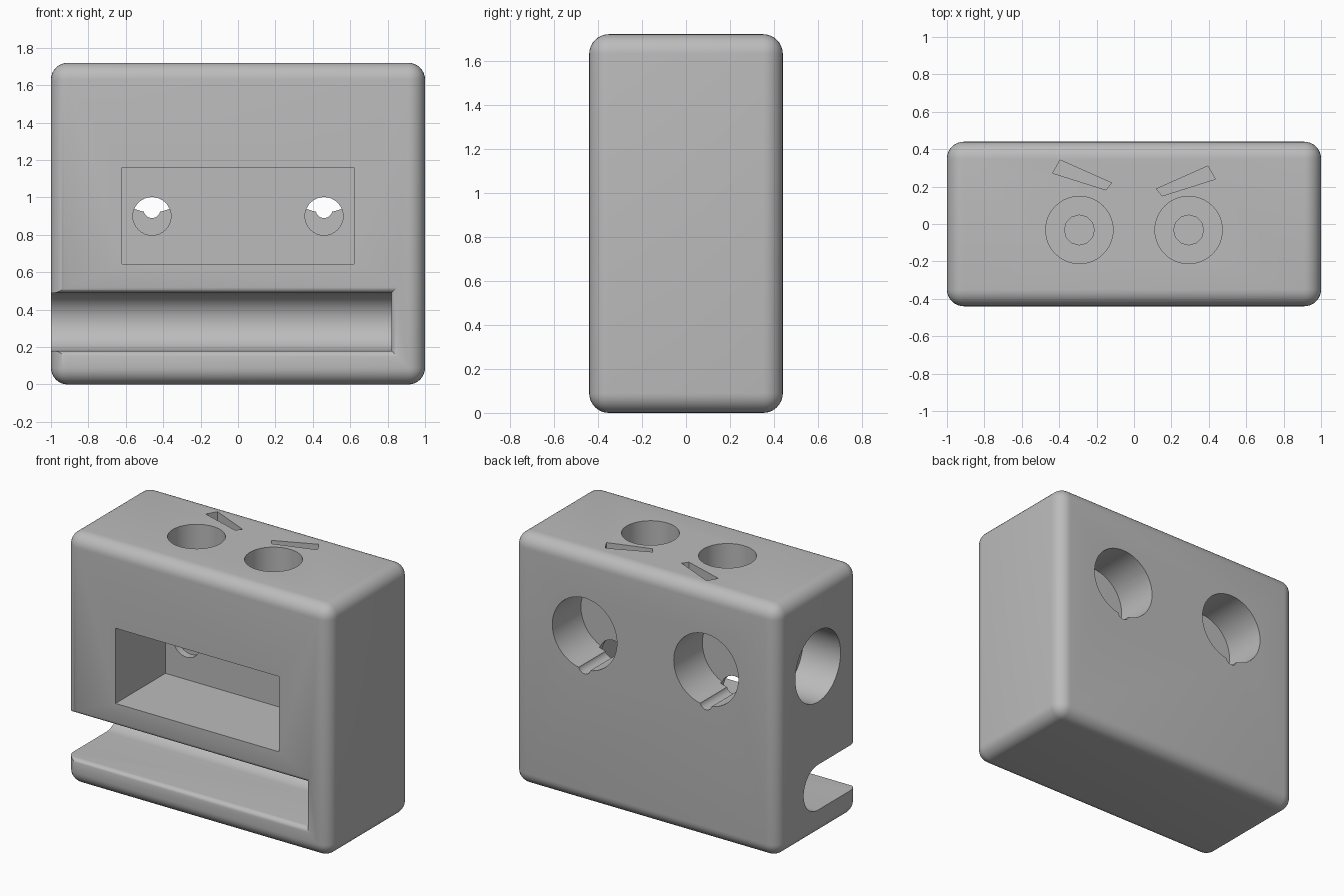
import bpy, bmesh, math
from mathutils import Vector

if "Cube" in bpy.data.objects:
    bpy.data.objects.remove(bpy.data.objects["Cube"], do_unlink=True)

gray = bpy.data.materials.new("plain_gray")
gray.use_nodes = True
color = (0.5, 0.5, 0.5, 1)
gray.diffuse_color = color
gray.node_tree.nodes["Principled BSDF"].inputs["Base Color"].default_value = color


def make_object(name, bm):
    bmesh.ops.recalc_face_normals(bm, faces=bm.faces)
    mesh = bpy.data.meshes.new(name)
    bm.to_mesh(mesh)
    bm.free()
    mesh.materials.append(gray)
    obj = bpy.data.objects.new(name, mesh)
    bpy.context.collection.objects.link(obj)
    return obj


def box(name, low, high):
    bm = bmesh.new()
    bmesh.ops.create_cube(bm, size=1)
    low, high = Vector(low), Vector(high)
    for v in bm.verts:
        v.co = (low + high) / 2 + v.co * (high - low)
    return make_object(name, bm)


def loft(name, rings):
    """Closed solid through matching rings of points."""
    bm = bmesh.new()
    loops = [[bm.verts.new(p) for p in ring] for ring in rings]
    n = len(loops[0])
    for a, b in zip(loops, loops[1:]):
        for i in range(n):
            j = (i + 1) % n
            bm.faces.new((a[i], a[j], b[j], b[i]))
    bm.faces.new(loops[0])
    bm.faces.new(loops[-1])
    return make_object(name, bm)


def rod(name, start, end, radius, sides=48):
    start, end = Vector(start), Vector(end)
    turn = (end - start).to_track_quat('Z', 'Y')
    circle = [turn @ Vector((radius * math.cos(a), radius * math.sin(a), 0))
              for a in (math.tau * i / sides for i in range(sides))]
    return loft(name, [[p + c for p in circle] for c in (start, end)])


def cut(target, cutter):
    mod = target.modifiers.new("cut", 'BOOLEAN')
    mod.operation, mod.solver, mod.object = 'DIFFERENCE', 'EXACT', cutter
    apply(target, mod)
    bpy.data.objects.remove(cutter, do_unlink=True)


def apply(target, mod):
    bpy.context.view_layer.objects.active = target
    bpy.ops.object.modifier_apply(modifier=mod.name)


# Rounded body
HALF_Y, TOP = 0.44, 1.72
body = box("body", (-1, -HALF_Y, 0), (1, HALF_Y, TOP))
bevel = body.modifiers.new("rounding", 'BEVEL')
bevel.width, bevel.segments = 0.09, 8
apply(body, bevel)

# Front window
cut(body, box("window_cutter", (-0.62, -0.6, 0.645), (0.62, 0.10, 1.16)))

# Front channel with a round back, open at the right end
mid, r = 0.335, 0.155
profile = [(-0.6, mid - r)]
for i in range(25):
    a = -math.pi / 2 + math.pi * i / 24
    profile.append((r * math.cos(a), mid + r * math.sin(a)))
profile.append((-0.6, mid + r))
cut(body, loft("channel_cutter", [[(x, y, z) for y, z in profile] for x in (-1.1, 0.82)]))

# Rounded lip around the channel mouth
lip = 0.035
rings = []
for i in range(7):
    a = math.pi / 2 * i / 6
    y, grow = -HALF_Y + lip * (1 - math.sin(a)), lip * (1 - math.cos(a))
    if i == 6:
        y = -HALF_Y - 0.002
    hx, lo, hi = 0.82 + grow, mid - r - grow, mid + r + grow
    rings.append([(-1.2, y, lo), (hx, y, lo), (hx, y, hi), (-1.2, y, hi)])
cut(body, loft("lip_cutter", rings))

# Blind hole in the right end
cut(body, rod("end_hole_cutter", (-1.1, 0, 1.165), (-0.715, 0, 1.165), 0.245))

for side in (-1, 1):
    # Back sockets, each with a small notch and a passage to the window
    x = side * 0.46
    cut(body, rod("socket_cutter", (x, 0.13, 1.165), (x, 0.6, 1.165), 0.245))
    cut(body, rod("notch_cutter", (x, 0.13, 0.935), (x, 0.61, 0.935), 0.045, 24))
    cut(body, rod("passage_cutter", (x, 0.05, 0.9), (x, 0.15, 0.9), 0.102, 32))
    # Stepped eye wells in the top
    x = side * 0.292
    cut(body, rod("eye_cutter", (x, -0.032, 1.43), (x, -0.032, 1.9), 0.18))
    cut(body, rod("pupil_cutter", (x, -0.032, 1.1), (x, -0.032, 1.5), 0.08, 12))
    # Slanted brow slots
    lift = 0.032 if side < 0 else 0
    brow = [(0.12, 0.188), (0.15, 0.15), (0.435, 0.24), (0.395, 0.31)]
    cut(body, loft("brow_cutter", [[(side * px, py + lift, z) for px, py in brow]
                                   for z in (TOP - 0.1, TOP + 0.1)]))

bpy.ops.object.select_all(action='DESELECT')
body.select_set(True)
bpy.context.view_layer.objects.active = body
bpy.ops.object.shade_smooth_by_angle(angle=math.radians(30))
